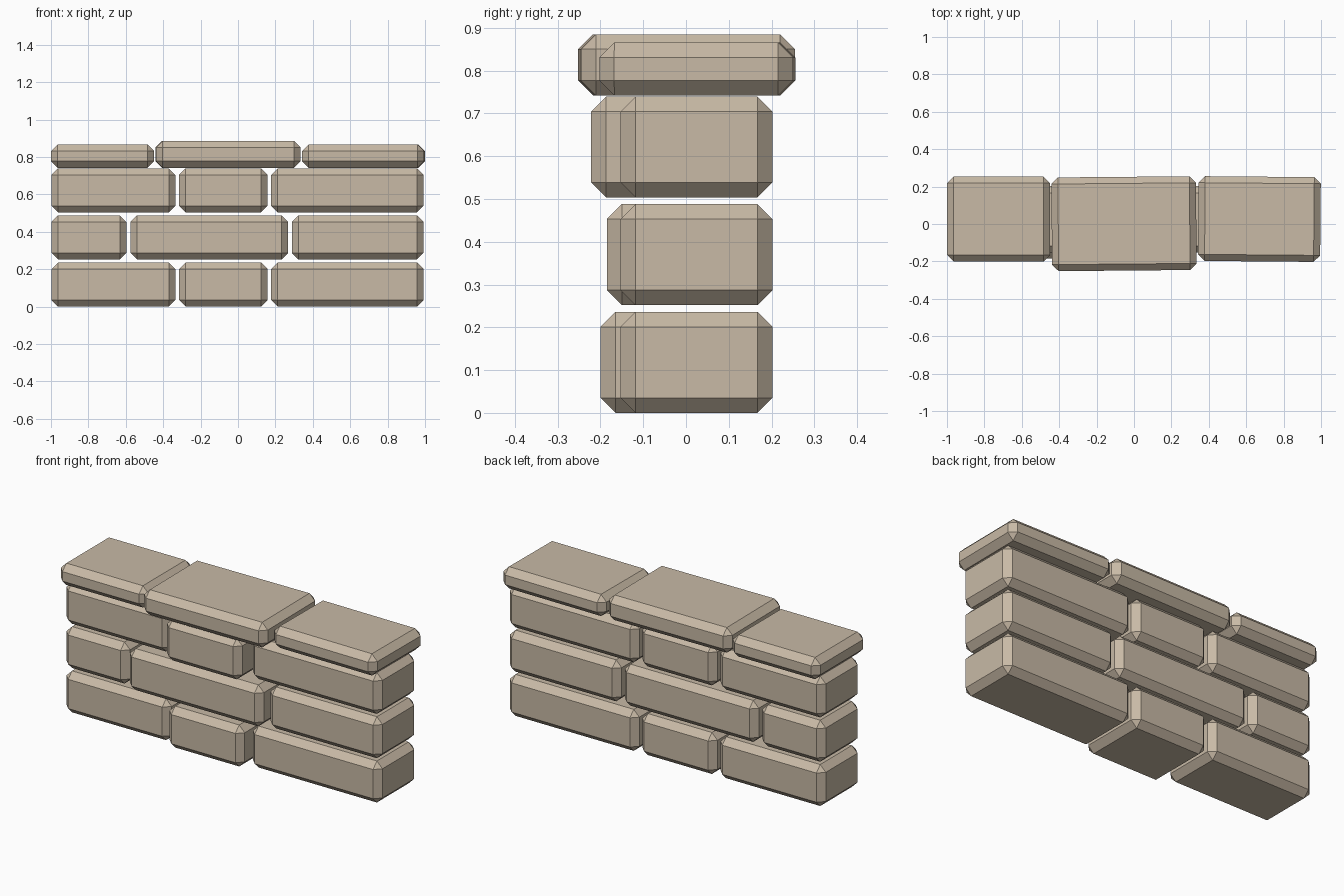
import bpy, bmesh, math
from mathutils import Matrix, Vector

if "Cube" in bpy.data.objects:
    bpy.data.objects.remove(bpy.data.objects["Cube"])

CHAMFER = 0.035

stone = bpy.data.materials.new("warm_stone")
stone.diffuse_color = (0.58, 0.49, 0.38, 1)
stone.use_nodes = True
stone.node_tree.nodes["Principled BSDF"].inputs["Base Color"].default_value = stone.diffuse_color


def block(name, x, y, z, turn=0.0):
    """Chamfered stone block spanning the given (min, max) ranges."""
    lo, hi = Vector((x[0], y[0], z[0])), Vector((x[1], y[1], z[1]))
    bm = bmesh.new()
    bmesh.ops.create_cube(bm, size=1, matrix=Matrix.Diagonal((*(hi - lo), 1)))
    bmesh.ops.bevel(bm, geom=bm.edges[:], offset=CHAMFER, segments=1,
                    affect='EDGES', offset_type='OFFSET')
    mesh = bpy.data.meshes.new(name)
    bm.to_mesh(mesh)
    bm.free()
    mesh.materials.append(stone)
    ob = bpy.data.objects.new(name, mesh)
    ob.location = (lo + hi) / 2
    ob.rotation_euler.z = math.radians(turn)
    bpy.context.collection.objects.link(ob)


# Wall courses: the middle brick of each juts out at the front
wide = [(-0.997, -0.335), (-0.315, 0.158), (0.177, 0.992)]
offset = [(-0.997, -0.597), (-0.575, 0.268), (0.288, 0.992)]
courses = [
    ("lower", (0.0, 0.236), wide, -0.20),
    ("middle", (0.252, 0.488), offset, -0.185),
    ("upper", (0.504, 0.739), wide, -0.222),
]
for course, z, spans, jut in courses:
    for side, x, front in zip(("left", "centre", "right"), spans,
                              (-0.153, jut, -0.153)):
        block(f"{course}_brick_{side}", x, (front, 0.202), z)

# Overhanging coping slabs, two of them laid slightly askew
block("coping_left", (-1.0, -0.448), (-0.2, 0.253), (0.742, 0.866))
block("coping_centre", (-0.44, 0.333), (-0.249, 0.252), (0.742, 0.885), 0.5)
block("coping_right", (0.344, 0.997), (-0.2, 0.253), (0.742, 0.866), -0.5)
